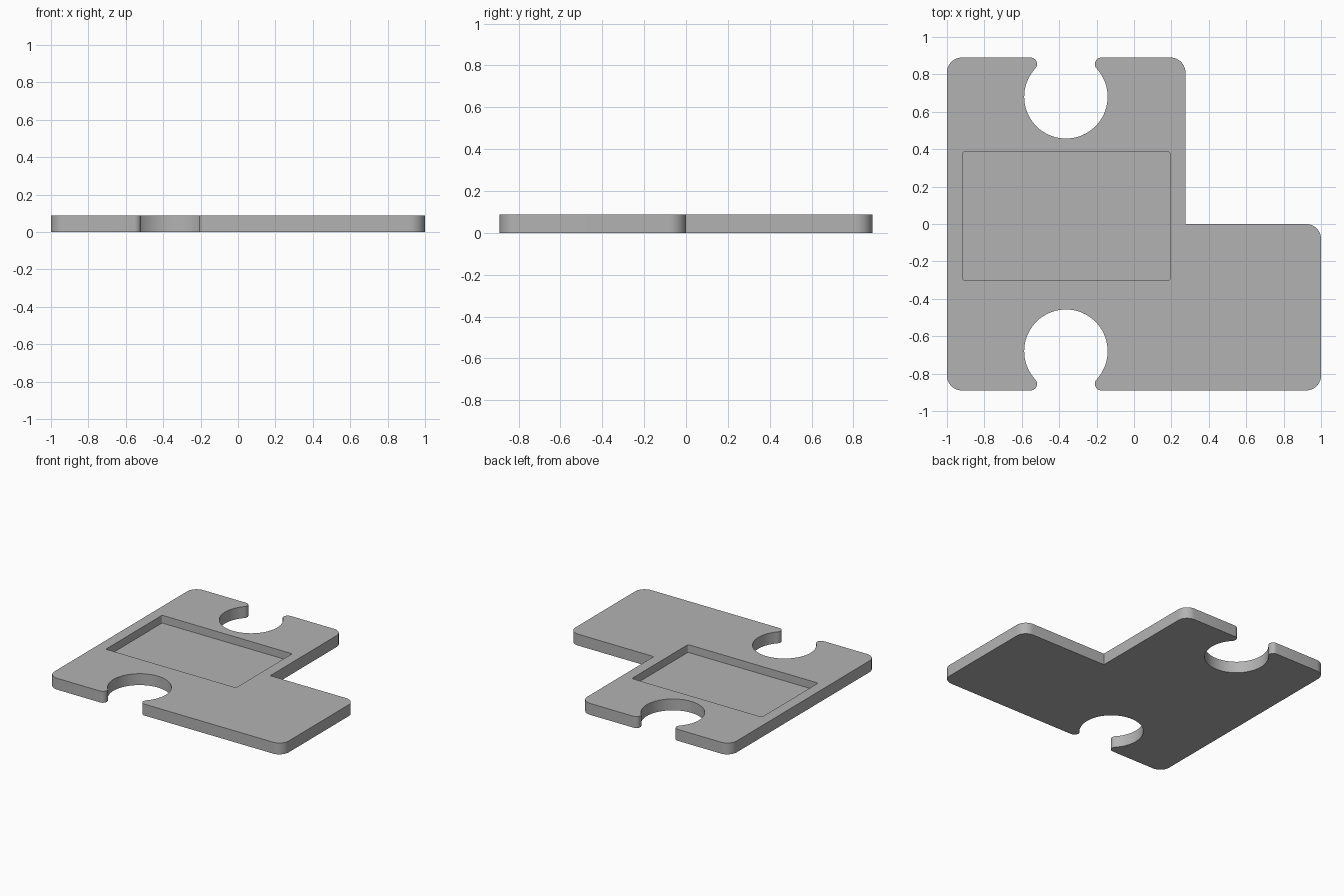
import bpy, bmesh
from math import radians, cos, sin, atan2, sqrt, degrees

if "Cube" in bpy.data.objects:
    bpy.data.objects.remove(bpy.data.objects["Cube"], do_unlink=True)

HALF = 0.89              # half depth
THICK = 0.088
CORNER = 0.08            # outer corner radius
STEP = 0.275             # x of the inner step
NX, NY, NR = -0.364, 0.68, 0.223   # notch centre and radius
LIP = 0.035              # rounded lip at the notch mouth
FLOOR = 0.028            # pocket floor height

grey = bpy.data.materials.new("plain grey")
grey.use_nodes = True
colour = (0.45, 0.45, 0.45, 1)
grey.diffuse_color = colour
grey.node_tree.nodes["Principled BSDF"].inputs["Base Color"].default_value = colour


def arc(cx, cy, r, start, end, steps=10):
    angles = [radians(start + (end - start) * i / steps) for i in range(steps + 1)]
    return [(cx + r * cos(a), cy + r * sin(a)) for a in angles]


def prism(name, outline, low, high):
    bm = bmesh.new()
    base = bm.faces.new([bm.verts.new((x, y, low)) for x, y in outline])
    grown = bmesh.ops.extrude_face_region(bm, geom=[base])
    top = [v for v in grown["geom"] if isinstance(v, bmesh.types.BMVert)]
    bmesh.ops.translate(bm, verts=top, vec=(0, 0, high - low))
    bmesh.ops.recalc_face_normals(bm, faces=bm.faces)
    mesh = bpy.data.meshes.new(name)
    bm.to_mesh(mesh)
    bm.free()
    mesh.materials.append(grey)
    obj = bpy.data.objects.new(name, mesh)
    bpy.context.collection.objects.link(obj)
    return obj


# Front notch: lip, large round cut, lip; the back notch is its half turn
dy = HALF - LIP - NY
dx = sqrt((NR + LIP) ** 2 - dy ** 2)
t = degrees(atan2(dy, dx))
front_notch = (arc(NX - dx, LIP - HALF, LIP, -90, t)
               + arc(NX, -NY, NR, 180 + t, -t, 56)[1:-1]
               + arc(NX + dx, LIP - HALF, LIP, 180 - t, 270))
back_notch = [(2 * NX - x, -y) for x, y in front_notch]

# L-shaped plate outline, counter-clockwise
inset = 1 - CORNER
edge = HALF - CORNER
outline = (arc(-inset, -edge, CORNER, 180, 270) + front_notch
           + arc(inset, -edge, CORNER, 270, 360)
           + arc(inset, -CORNER, CORNER, 0, 90) + [(STEP, 0)]
           + arc(STEP - CORNER, edge, CORNER, 0, 90) + back_notch
           + arc(-inset, edge, CORNER, 90, 180))
plate = prism("plate", outline, 0, THICK)

# Rectangular pocket with tiny rounded corners
x0, x1, y0, y1, r = -0.917, 0.193, -0.3, 0.385, 0.01
pocket = (arc(x0 + r, y0 + r, r, 180, 270, 4) + arc(x1 - r, y0 + r, r, 270, 360, 4)
          + arc(x1 - r, y1 - r, r, 0, 90, 4) + arc(x0 + r, y1 - r, r, 90, 180, 4))
cutter = prism("pocket_cutter", pocket, FLOOR, THICK + 0.1)
cutter.hide_render = True

cut = plate.modifiers.new("pocket", 'BOOLEAN')
cut.operation = 'DIFFERENCE'
cut.solver = 'EXACT'
cut.object = cutter
bpy.ops.object.select_all(action='DESELECT')
plate.select_set(True)
bpy.context.view_layer.objects.active = plate
bpy.ops.object.modifier_apply(modifier=cut.name)
bpy.data.objects.remove(cutter, do_unlink=True)
bpy.ops.object.shade_smooth_by_angle(angle=radians(30))
